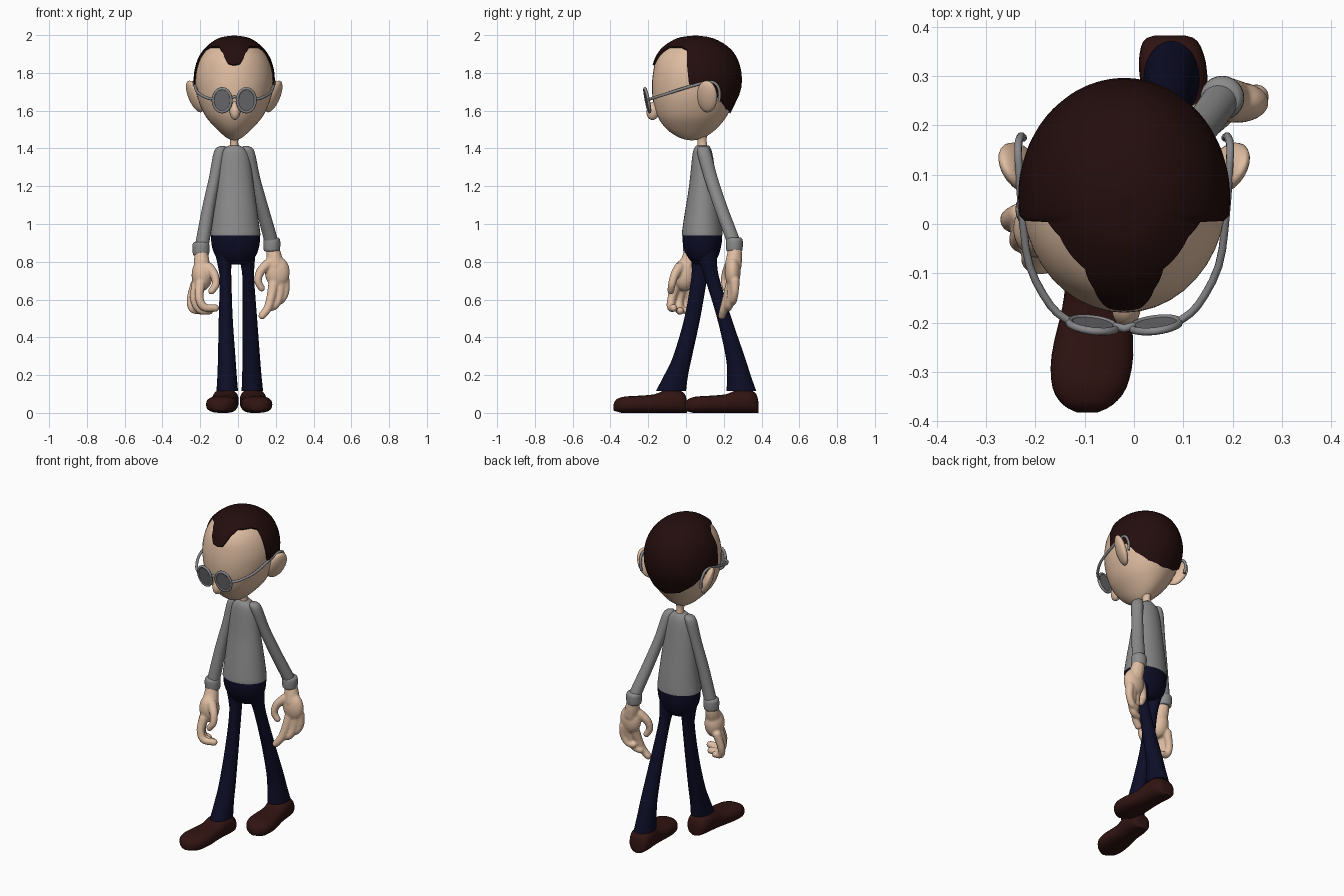
import bpy, bmesh, math
from mathutils import Vector, Matrix

if "Cube" in bpy.data.objects:
    bpy.data.objects.remove(bpy.data.objects["Cube"])

def material(name, rgb):
    m = bpy.data.materials.new(name)
    m.diffuse_color = (*rgb, 1)
    m.use_nodes = True
    m.node_tree.nodes["Principled BSDF"].inputs["Base Color"].default_value = m.diffuse_color
    return m

SKIN = material("skin", (0.74, 0.51, 0.36))
HAIR = material("dark brown hair", (0.017, 0.004, 0.004))
SHIRT = material("grey shirt", (0.26, 0.26, 0.26))
NAVY = material("navy cloth", (0.004, 0.004, 0.02))
SHOE = material("brown leather", (0.03, 0.007, 0.006))
FRAME = material("grey metal", (0.25, 0.25, 0.26))
LENS = material("lens grey", (0.16, 0.16, 0.17))

def finish(name, bm, mat, angle=60):
    bmesh.ops.recalc_face_normals(bm, faces=bm.faces)
    me = bpy.data.meshes.new(name)
    bm.to_mesh(me)
    bm.free()
    me.materials.append(mat)
    me.polygons.foreach_set("use_smooth", [True] * len(me.polygons))
    me.set_sharp_from_angle(angle=math.radians(angle))
    ob = bpy.data.objects.new(name, me)
    bpy.context.collection.objects.link(ob)
    return ob

def spline(rows, n=4):
    """Catmull-Rom through rows of numbers."""
    rows = [Vector(r) for r in rows]
    out = []
    for i in range(len(rows) - 1):
        b, c = rows[i], rows[i + 1]
        a, d = rows[max(i - 1, 0)], rows[min(i + 2, len(rows) - 1)]
        for k in range(n):
            t = k / n
            out.append(0.5 * (2 * b + (c - a) * t + (2 * a - 5 * b + 4 * c - d) * t * t
                              + (3 * b - a - 3 * c + d) * t ** 3))
    return out + [rows[-1]]

def loft(name, rings, mat, cap=True, angle=60):
    bm = bmesh.new()
    vs = [[bm.verts.new(p) for p in r] for r in rings]
    n = len(vs[0])
    for a, b in zip(vs, vs[1:]):
        for i in range(n):
            bm.faces.new((a[i], a[(i + 1) % n], b[(i + 1) % n], b[i]))
    if cap:
        bm.faces.new(vs[0])
        bm.faces.new(vs[-1])
    bmesh.ops.remove_doubles(bm, verts=bm.verts, dist=0.0002)
    return finish(name, bm, mat, angle)

def limb(name, rows, mat, n=4, sides=24):
    """Stack of horizontal ellipses: rows of z, centre x, half x, centre y, half y."""
    rows = [Vector(r) for r in rows] if n == 1 else spline(rows, n)
    tau = [2 * math.pi * i / sides for i in range(sides)]
    return loft(name, [[(cx + hx * math.sin(a), cy - hy * math.cos(a), z) for a in tau]
                       for z, cx, hx, cy, hy in rows], mat)

def ball(name, centre, radii, rot, mat):
    bm = bmesh.new()
    bmesh.ops.create_uvsphere(bm, u_segments=24, v_segments=16, radius=1)
    m = Matrix.Translation(centre) @ rot @ Matrix.Diagonal((*radii, 1))
    bmesh.ops.transform(bm, matrix=m, verts=bm.verts)
    return finish(name, bm, mat)

def wire(name, pts, r, mat, cyclic=False):
    cu = bpy.data.curves.new(name, 'CURVE')
    cu.dimensions = '3D'
    cu.bevel_depth, cu.bevel_resolution, cu.use_fill_caps = r, 2, True
    sp = cu.splines.new('POLY')
    sp.points.add(len(pts) - 1)
    for p, q in zip(sp.points, pts):
        p.co = (*q, 1)
    sp.use_cyclic_u = cyclic
    cu.materials.append(mat)
    ob = bpy.data.objects.new(name, cu)
    bpy.context.collection.objects.link(ob)
    bpy.ops.object.select_all(action='DESELECT')
    ob.select_set(True)
    bpy.context.view_layer.objects.active = ob
    bpy.ops.object.convert(target='MESH')

CX = -0.02  # head centre line

# Head: z, half width, front y, back y
head = spline([(1.988, 0, .05, .05), (1.975, .078, -.04, .137), (1.93, .143, -.115, .218),
               (1.87, .185, -.158, .264), (1.79, .206, -.176, .286), (1.71, .203, -.18, .282),
               (1.64, .185, -.172, .252), (1.565, .148, -.148, .212), (1.5, .09, -.1, .157),
               (1.455, .038, -.03, .09), (1.442, 0, .03, .03)], 5)
limb("head", [(z, CX, w, (f + b) / 2, (b - f) / 2) for z, w, f, b in head], SKIN, 1, 40)

def head_point(z, phi, scale):
    for p, q in zip(head, head[1:]):
        if p[0] >= z >= q[0]:
            _, w, f, b = p.lerp(q, (p[0] - z) / max(p[0] - q[0], 1e-6))
            break
    c = Vector((CX, .05, 1.72))
    p = Vector((CX + w * math.sin(phi), (f + b) / 2 - (b - f) / 2 * math.cos(phi), z))
    return c + (p - c) * scale

# Hair: shell from the crown down to a hairline that varies with direction
hairline = [(0, 1.838), (9, 1.845), (21, 1.905), (33, 1.932), (63, 1.932), (75, 1.918), (81, 1.74),
            (96, 1.73), (111, 1.715), (126, 1.66), (150, 1.61), (181, 1.59)]

def line_z(deg):
    deg = min(deg, 360 - deg)
    for (a, za), (b, zb) in zip(hairline, hairline[1:]):
        if a <= deg <= b:
            return za + (zb - za) * (deg - a) / (b - a)

R = 16
degs = range(0, 360, 3)
shell = [[head_point(1.988 - (1.988 - line_z(d)) * (k / R) ** 2, math.radians(d), 1.038)
          for d in degs] for k in range(R + 1)]
shell.append([head_point(line_z(d), math.radians(d), 0.97) for d in degs])
loft("hair", shell, HAIR, cap=False, angle=50)

# Ears, nose, neck
for s, side in ((1, "left"), (-1, "right")):
    rot = Matrix.Rotation(s * math.radians(-28), 4, 'Z') @ Matrix.Rotation(s * math.radians(20), 4, 'Y') \
        @ Matrix.Rotation(math.radians(-12), 4, 'X')
    ball(side + "_ear", (CX + s * .208, .112, 1.675), (.026, .058, .09), rot, SKIN)
ball("nose", (CX + .004, -.172, 1.6), (.029, .036, .05), Matrix.Rotation(math.radians(-15), 4, 'X'), SKIN)
limb("neck", [(1.48, CX, .03, .08, .035), (1.44, CX, .021, .085, .024), (1.38, CX, .026, .09, .03)], SKIN)

# Glasses
for s, side in ((1, "left"), (-1, "right")):
    lx = CX + s * .064
    ring = []
    for i in range(24):
        a = 2 * math.pi * i / 24
        x, z = .048 * math.cos(a), .062 * math.sin(a)
        ring.append(Vector((lx + x, -.205 + s * x * .12 - z * .2, 1.655 + z)))
    wire(side + "_lens_rim", ring, .008, FRAME, True)
    off = Vector((0, .004, 0))
    loft(side + "_lens", [[p - off for p in ring], [p + off for p in ring]], LENS)
    arm = spline([(.115, -.195, 1.66), (.15, -.165, 1.67), (.192, -.085, 1.695), (.207, .02, 1.728),
                  (.214, .12, 1.752), (.215, .16, 1.74), (.21, .178, 1.70), (.205, .175, 1.65)], 3)
    wire(side + "_temple", [(CX + s * p[0], p[1], p[2]) for p in arm], .008, FRAME)
wire("bridge", [(CX - .02, -.207, 1.665), (CX, -.212, 1.675), (CX + .02, -.207, 1.665)], .008, FRAME)

# Jumper
limb("torso", [(1.415, CX, .03, .088, .034), (1.395, CX, .062, .087, .046), (1.35, CX, .082, .088, .056),
               (1.2, -.018, .102, .09, .074), (1.05, -.015, .12, .088, .096), (.96, -.014, .131, .086, .107),
               (.94, -.014, .132, .086, .108)], SHIRT, 4, 32)
limb("left_sleeve", [(1.412, .042, .015, .09, .018), (1.385, .055, .032, .094, .036), (1.25, .085, .031, .13, .036),
                     (1.1, .124, .034, .18, .036), (.95, .165, .037, .236, .037), (.89, .18, .037, .258, .037)], SHIRT)
limb("right_sleeve", [(1.412, -.082, .015, .09, .018), (1.385, -.095, .032, .09, .036), (1.25, -.122, .031, .075, .035),
                      (1.1, -.154, .033, .055, .035), (.95, -.18, .036, .038, .036), (.87, -.194, .037, .03, .037)], SHIRT)
for name, x, y, z in (("left_cuff", .179, .256, .89), ("right_cuff", -.196, .03, .868)):
    limb(name, [(z + .038, x, .034, y, .034), (z + .024, x, .044, y, .044), (z - .018, x, .044, y, .044),
                (z - .034, x, .038, y, .038), (z - .034, x, .02, y, .02)], SHIRT)

# Trousers
limb("hips", [(.95, -.013, .129, .086, .105), (.9, -.013, .128, .086, .103), (.85, -.013, .116, .087, .091),
              (.81, -.013, .092, .09, .07), (.785, -.013, .06, .092, .045)], NAVY, 4, 32)
limb("right_leg", [(.86, -.075, .05, .085, .065), (.78, -.071, .036, .078, .048), (.7, -.066, .031, .068, .042),
                   (.5, -.065, .037, .033, .042), (.3, -.06, .046, -.018, .05), (.2, -.058, .051, -.052, .063),
                   (.115, -.057, .057, -.08, .08)], NAVY)
limb("left_leg", [(.86, .045, .05, .1, .065), (.78, .051, .036, .12, .045), (.7, .055, .031, .142, .038),
                  (.5, .063, .038, .203, .038), (.3, .07, .046, .26, .05), (.2, .073, .051, .28, .062),
                  (.115, .076, .057, .293, .079)], NAVY)

# Shoes: sections of position, half width, height from heel to toe
sole = spline([(0, .03, .06), (.03, .055, .1), (.14, .068, .125), (.3, .068, .12), (.45, .07, .098),
               (.7, .083, .09), (.87, .075, .085), (.96, .05, .065), (1, .02, .035)], 3)

def power(v, e):
    return math.copysign(abs(v) ** e, v)

for name, heel, toe in (("right_shoe", (-.06, .005), (-.095, -.383)), ("left_shoe", (.073, .383), (.107, -.005))):
    rings = []
    for t, w, h in sole:
        c = Vector(heel).lerp(Vector(toe), t)
        low = .012 * max(0, t - .9) / .1
        rings.append([(c.x + w * power(math.cos(a), .8), c.y, low + h / 2 * (1 + power(math.sin(a), .75)))
                      for a in [2 * math.pi * i / 24 for i in range(24)]])
    loft(name, rings, SHOE)

# Hands: chains of balls fused into one smooth skin; rows are x, y, z, radius
def hand(name, palm, radii, chains):
    bm = bmesh.new()
    bmesh.ops.create_icosphere(bm, subdivisions=3, radius=1,
                               matrix=Matrix.Translation(palm) @ Matrix.Diagonal((*radii, 1)))
    for chain in chains:
        for x, y, z, r in spline(chain, 8):
            bmesh.ops.create_icosphere(bm, subdivisions=2, radius=r, matrix=Matrix.Translation((x, y, z)))
    ob = finish(name, bm, SKIN)
    rm = ob.modifiers.new("fuse", 'REMESH')
    rm.mode, rm.voxel_size, rm.use_smooth_shade = 'VOXEL', .006, True
    sm = ob.modifiers.new("soften", 'SMOOTH')
    sm.factor, sm.iterations = .5, 4

hand("left_hand", (.208, .247, .745), (.066, .042, .085), [
    [(.182, .26, .88, .034), (.19, .256, .83, .042), (.2, .25, .78, .046)],
    [(.16, .235, .79, .028), (.12, .215, .75, .024), (.106, .205, .7, .021), (.125, .21, .66, .019)],
    [(.19, .24, .69, .03), (.172, .215, .6, .025), (.155, .2, .55, .023), (.128, .19, .515, .021)],
    [(.225, .25, .69, .03), (.218, .24, .62, .024), (.195, .228, .57, .023), (.16, .22, .555, .02)],
    [(.248, .258, .7, .027), (.25, .258, .64, .022), (.225, .25, .595, .021), (.19, .245, .59, .019)]])
hand("right_hand", (-.19, -.01, .73), (.056, .06, .085), [
    [(-.195, .025, .86, .034), (-.193, .015, .81, .042), (-.19, 0, .77, .046)],
    [(-.155, -.035, .77, .028), (-.125, -.06, .73, .024), (-.118, -.075, .68, .021), (-.14, -.08, .645, .019)],
    [(-.2, -.05, .68, .028), (-.205, -.075, .61, .024), (-.18, -.08, .56, .022), (-.12, -.065, .555, .021)],
    [(-.22, -.015, .68, .028), (-.23, -.035, .6, .024), (-.2, -.035, .545, .022), (-.15, -.03, .54, .02)],
    [(-.228, .02, .68, .026), (-.25, .01, .6, .023), (-.24, 0, .55, .021), (-.2, 0, .54, .019)]])
